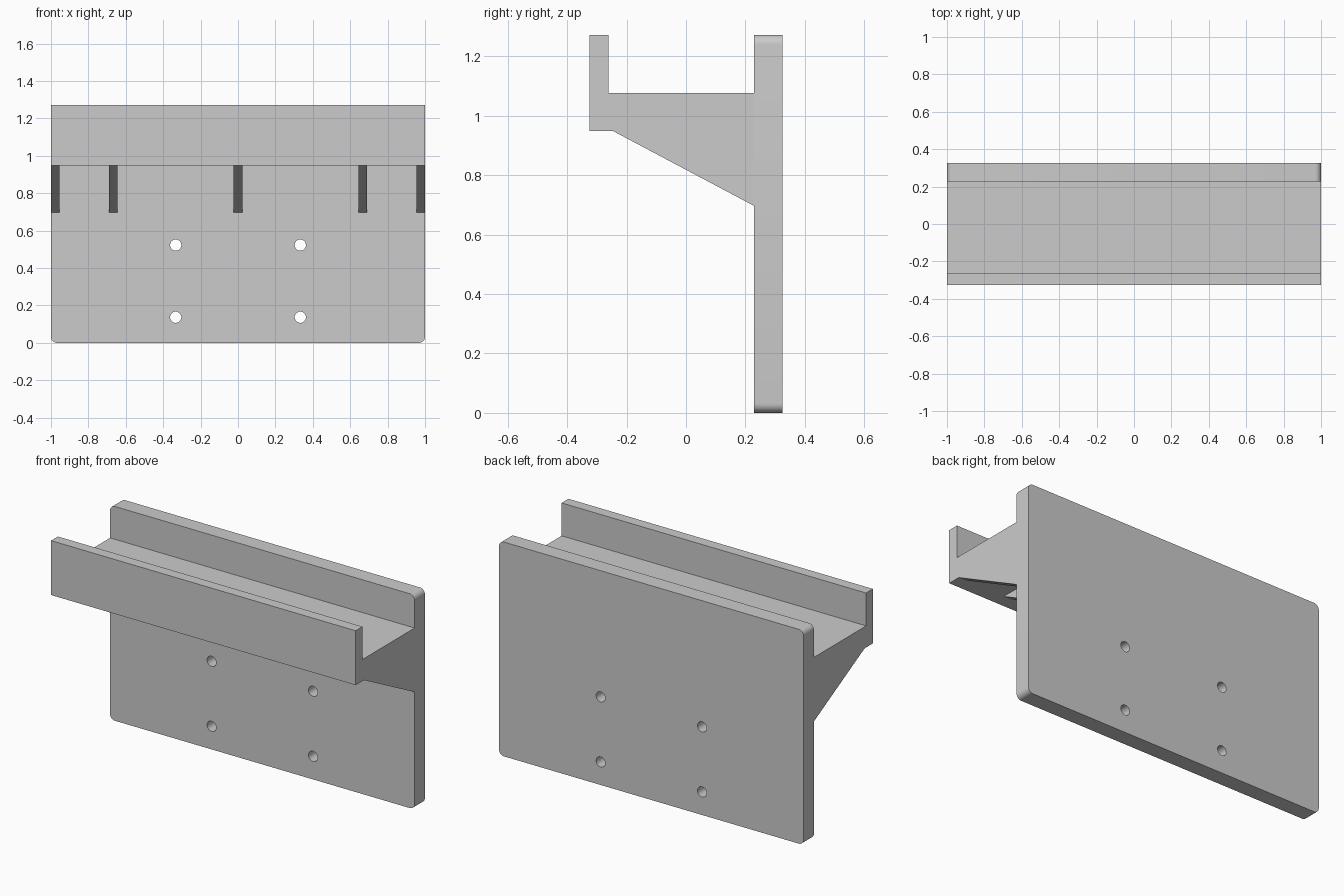
import bpy, bmesh
from math import radians, pi
from mathutils import Matrix, Vector

if "Cube" in bpy.data.objects:
    bpy.data.objects.remove(bpy.data.objects["Cube"])

HALF_W, HALF_D = 1.0, 0.325
HEIGHT = 1.272
PLATE_FRONT = 0.228
SHELF_TOP, SHELF_BOTTOM = 1.077, 0.949


def make_object(name, bm):
    bmesh.ops.recalc_face_normals(bm, faces=bm.faces)
    mesh = bpy.data.meshes.new(name)
    bm.to_mesh(mesh)
    bm.free()
    obj = bpy.data.objects.new(name, mesh)
    bpy.context.collection.objects.link(obj)
    return obj


def extrude_profile(name, yz, x0, x1):
    """Extrude a side profile (y, z) from x0 to x1."""
    bm = bmesh.new()
    face = bm.faces.new([bm.verts.new((x0, y, z)) for y, z in yz])
    new = bmesh.ops.extrude_face_region(bm, geom=[face])["geom"]
    verts = [g for g in new if isinstance(g, bmesh.types.BMVert)]
    bmesh.ops.translate(bm, verts=verts, vec=Vector((x1 - x0, 0, 0)))
    return make_object(name, bm)


# Back plate with rounded corners
bm = bmesh.new()
bmesh.ops.create_cube(bm, size=1, matrix=Matrix.Translation(
    (0, (PLATE_FRONT + HALF_D) / 2, HEIGHT / 2)) @ Matrix.Diagonal(
    (2 * HALF_W, HALF_D - PLATE_FRONT, HEIGHT, 1)))
corners = [e for e in bm.edges
           if abs(e.verts[0].co.y - e.verts[1].co.y) > 0.01]
bmesh.ops.bevel(bm, geom=corners, offset=0.032, segments=8, profile=0.5,
                affect='EDGES')
plate = make_object("back_plate", bm)

# Four screw holes through the plate
bm = bmesh.new()
for x in (-0.333, 0.333):
    for z in (0.137, 0.523):
        bmesh.ops.create_cone(
            bm, cap_ends=True, segments=32, radius1=0.03, radius2=0.03,
            depth=0.4, matrix=Matrix.Translation((x, 0.276, z))
            @ Matrix.Rotation(pi / 2, 4, 'X'))
cutter = make_object("screw_hole_cutter", bm)
cut = plate.modifiers.new("screw_holes", 'BOOLEAN')
cut.operation = 'DIFFERENCE'
cut.solver = 'EXACT'
cut.object = cutter
bpy.context.view_layer.objects.active = plate
plate.select_set(True)
bpy.ops.object.modifier_apply(modifier=cut.name)
bpy.data.objects.remove(cutter)
bpy.ops.object.shade_smooth_by_angle(angle=radians(30))

# Shelf with upright front lip
extrude_profile("shelf_with_lip", [
    (-HALF_D, SHELF_BOTTOM), (PLATE_FRONT, SHELF_BOTTOM),
    (PLATE_FRONT, SHELF_TOP), (-0.261, SHELF_TOP),
    (-0.261, HEIGHT), (-HALF_D, HEIGHT)], -HALF_W, HALF_W)

# Triangular support ribs under the shelf
RIB = 0.046
for i, x in enumerate((-HALF_W + RIB / 2, -0.667, 0, 0.667, HALF_W - RIB / 2)):
    extrude_profile(f"support_rib_{i + 1}", [
        (-0.247, SHELF_BOTTOM), (PLATE_FRONT, 0.697),
        (PLATE_FRONT, SHELF_BOTTOM)], x - RIB / 2, x + RIB / 2)
